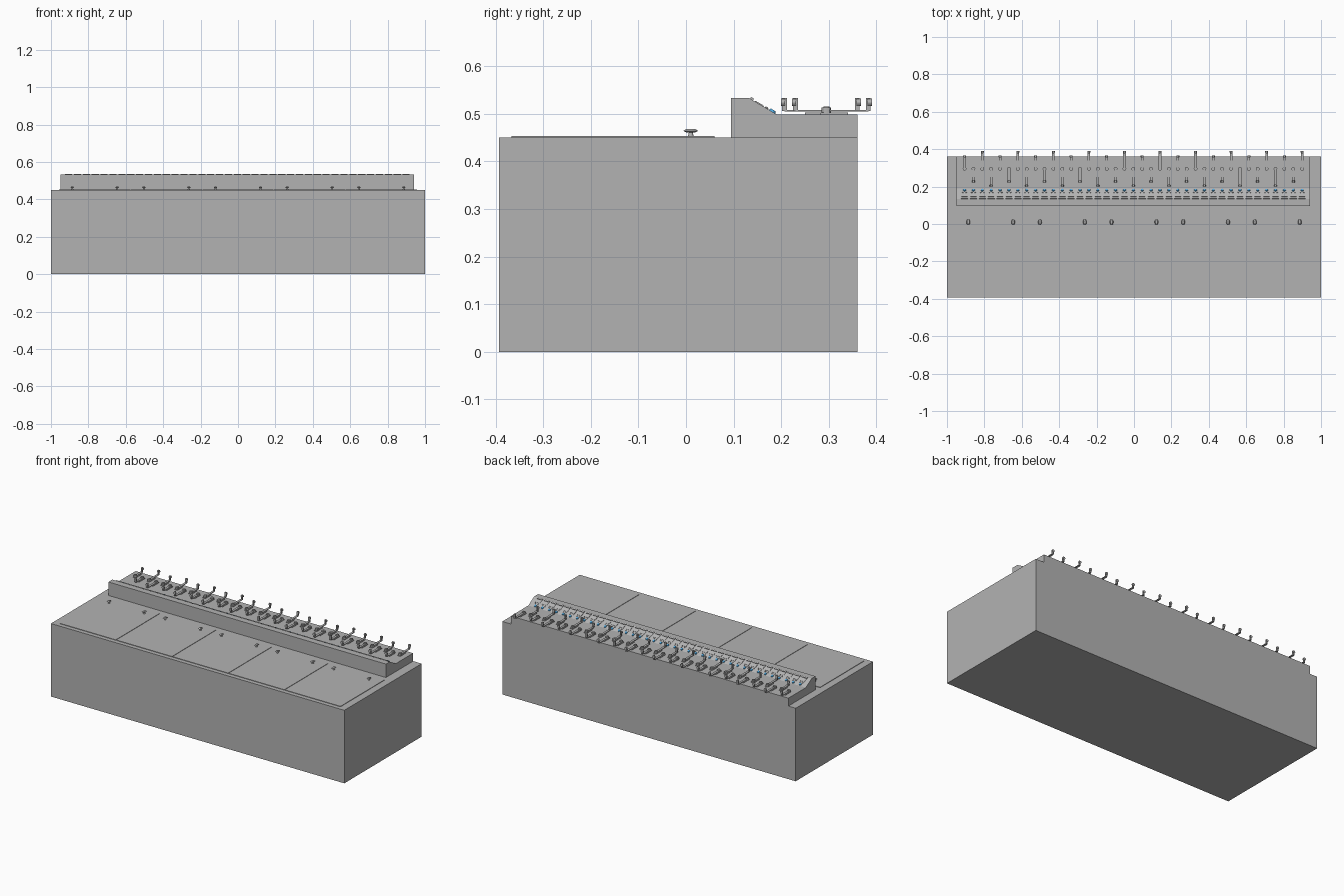
import bpy, bmesh, math
from mathutils import Matrix, Vector

old = bpy.data.objects.get("Cube")
if old:
    bpy.data.objects.remove(old)


def material(name, rgb):
    m = bpy.data.materials.new(name)
    m.use_nodes = True
    m.diffuse_color = (*rgb, 1)
    m.node_tree.nodes["Principled BSDF"].inputs["Base Color"].default_value = (*rgb, 1)
    return m


grey = material("cabinet grey", (0.45, 0.45, 0.45))
blue = material("lamp blue", (0.08, 0.4, 0.75))


def finish(name, bm, mat, smooth=False):
    bmesh.ops.recalc_face_normals(bm, faces=bm.faces)
    mesh = bpy.data.meshes.new(name)
    bm.to_mesh(mesh)
    bm.free()
    mesh.materials.append(mat)
    ob = bpy.data.objects.new(name, mesh)
    bpy.context.collection.objects.link(ob)
    if smooth:
        bpy.ops.object.select_all(action="DESELECT")
        ob.select_set(True)
        bpy.context.view_layer.objects.active = ob
        bpy.ops.object.shade_smooth_by_angle()
    return ob


def box(bm, x, y, z, turn=None):
    """Box between (low, high) limits on each axis, optionally placed by a matrix."""
    mid = Vector([(a + b) / 2 for a, b in (x, y, z)])
    size = [b - a for a, b in (x, y, z)]
    m = Matrix.Translation(mid) @ Matrix.Diagonal((*size, 1))
    bmesh.ops.create_cube(bm, size=1, matrix=(turn or Matrix()) @ m)


def drum(bm, centre, r1, r2, depth, rot=None, stretch=1, sides=12):
    """Short cylinder or cone; stretch lengthens it along y."""
    m = Matrix.Translation(centre) @ (rot or Matrix()) @ Matrix.Diagonal((1, stretch, 1, 1))
    bmesh.ops.create_cone(bm, cap_ends=True, segments=sides, radius1=r1, radius2=r2,
                          depth=depth, matrix=m)


# Cabinet
bm = bmesh.new()
box(bm, (-1, 1), (-0.393, 0.36), (0, 0.45))
finish("cabinet", bm, grey)

# Five lift-off lids, each with two oval knobs
lids, knobs = bmesh.new(), bmesh.new()
for i in range(5):
    cx = (i - 2) * 0.383
    box(lids, (cx - 0.19, cx + 0.19), (-0.367, 0.06), (0.45, 0.453))
    for side in (-1, 1):
        x = cx + side * 0.12
        drum(knobs, (x, 0.01, 0.457), 0.006, 0.004, 0.008)
        drum(knobs, (x, 0.01, 0.4625), 0.006, 0.01, 0.003, stretch=1.6)
        drum(knobs, (x, 0.01, 0.466), 0.01, 0.006, 0.004, stretch=1.6)
finish("lids", lids, grey)
finish("lid_knobs", knobs, grey, True)

# Raised lever console with a sloped indicator face
bm = bmesh.new()
profile = [(0.095, 0.45), (0.095, 0.533), (0.133, 0.533), (0.19, 0.499), (0.36, 0.499), (0.36, 0.45)]
face = bm.faces.new([bm.verts.new((-0.95, y, z)) for y, z in profile])
ext = bmesh.ops.extrude_face_region(bm, geom=[face])
bmesh.ops.translate(bm, vec=(1.892, 0, 0),
                    verts=[v for v in ext["geom"] if isinstance(v, bmesh.types.BMVert)])
finish("console", bm, grey)

# Repeated stations: label tag and lamp on the slope, lever on the deck
slope = math.atan2(0.499 - 0.533, 0.19 - 0.133)
tags, lamps, levers, pivots, handles = [bmesh.new() for _ in range(5)]
lay = Matrix.Rotation(math.pi / 2, 4, "X")
for i in range(39):
    x = -0.906 + i * 0.0475
    place = Matrix.Translation((x, 0.133, 0.533)) @ Matrix.Rotation(slope, 4, "X")
    box(tags, (-0.019, 0.019), (0.002, 0.009), (0, 0.004), place)
    box(tags, (-0.016, 0.016), (0.014, 0.034), (0, 0.002), place)
    for side in (-1, 1):
        drum(tags, place @ Vector((side * 0.009, 0.042, 0.001)), 0.004, 0.003, 0.004,
             Matrix.Rotation(slope, 4, "X"), sides=8)
    drum(lamps, place @ Vector((0, 0.056, 0.002)), 0.008, 0.006, 0.005,
         Matrix.Rotation(slope, 4, "X"))

    # Levers alternate rearward and forward, short and long
    back = i % 2 == 0
    long = i // 2 % 2 == 1
    sign = 1 if back else -1
    tip = 0.295 + sign * (0.088 if long else 0.065)
    pivot = 0.295
    box(levers, (x - 0.007, x + 0.007), sorted((pivot, tip)), (0.505, 0.508))
    box(levers, (x - 0.009, x + 0.009), sorted((pivot - sign * 0.012, pivot + sign * 0.045)),
        (0.498, 0.503))
    drum(pivots, (x, pivot, 0.505), 0.01, 0.01, 0.016)
    drum(pivots, (x, pivot, 0.514), 0.006, 0.006, 0.003)
    box(handles, (x - 0.004, x + 0.004), (tip - 0.005, tip + 0.005), (0.506, 0.533))
    drum(handles, (x, tip + sign * 0.003, 0.524), 0.008, 0.008, 0.009, lay)
finish("label_tags", tags, grey)
finish("indicator_lamps", lamps, blue, True)
finish("lever_bars", levers, grey)
finish("lever_pivots", pivots, grey, True)
finish("lever_handles", handles, grey, True)
